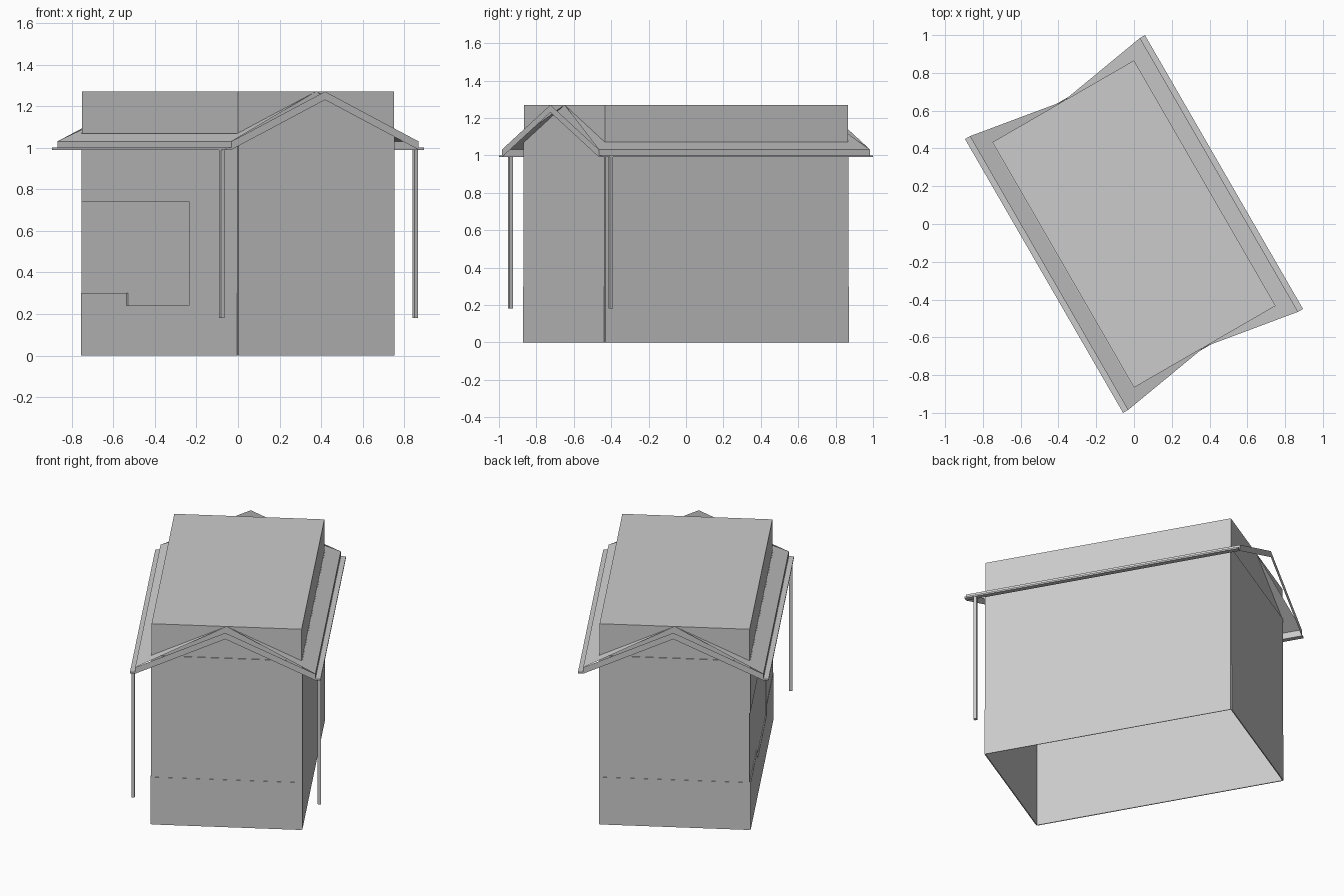
import bpy, bmesh, math

if "Cube" in bpy.data.objects:
    bpy.data.objects.remove(bpy.data.objects["Cube"], do_unlink=True)

TURN = math.radians(-60)          # the building stands turned on its plot
L, W = 0.75, 0.433                # half length and half width of the walls
GABLE, EAVE, GUTTER = 0.837, 0.52, 0.55
TOP, WALL, EAVE_Z, SOFFIT = 1.27, 1.07, 1.03, 0.99
SKIN = 0.004                      # cladding thickness

grey = bpy.data.materials.new("light_grey")
grey.use_nodes = True
colour = (0.6, 0.6, 0.6, 1)
grey.diffuse_color = colour
grey.node_tree.nodes["Principled BSDF"].inputs["Base Color"].default_value = colour


def add_object(name, bm):
    mesh = bpy.data.meshes.new(name)
    bm.to_mesh(mesh)
    bm.free()
    mesh.materials.append(grey)
    obj = bpy.data.objects.new(name, mesh)
    obj.rotation_euler.z = TURN
    bpy.context.collection.objects.link(obj)
    return obj


def box(name, xs, ys, zs, open_bottom=False):
    bm = bmesh.new()
    bmesh.ops.create_cube(bm, size=1)
    for v in bm.verts:
        v.co = [r[0] if c < 0 else r[1] for c, r in zip(v.co, (xs, ys, zs))]
    bm.normal_update()
    if open_bottom:
        low = [f for f in bm.faces if f.normal.z < -0.5]
        bmesh.ops.delete(bm, geom=low, context="FACES")
    return add_object(name, bm)


def sheet(name, quads):
    bm = bmesh.new()
    for quad in quads:
        bm.faces.new([bm.verts.new(p) for p in quad])
    return add_object(name, bm)


# Main block, open underneath
box("main_block", (-L, L), (-W, W), (0, TOP), open_bottom=True)

# Side wall cladding, leaving the wide window opening clear
side = (-W - SKIN, -W)
box("side_wall_panel", (0.29, L), side, (0.3, WALL))
box("side_wall_over_window", (-L, 0.29), side, (0.74, WALL))
box("back_wall_panel", (-L, L), (W, W + SKIN), (0, WALL))

# Plinth along the window side, lower beneath the window
base = (-W - SKIN * 1.5, -W)
for name, xs, top in (("far", (-L, -0.31), 0.3),
                      ("window", (-0.31, 0.29), 0.24),
                      ("near", (0.29, L), 0.3)):
    box("plinth_" + name, xs, base, (0, top))

# Both gable ends: walls, plinths and barge boards
for end, s in (("front", 1), ("rear", -1)):
    def span(a, b):
        return sorted((s * a, s * b))
    box(end + "_gable_wall", span(L, L + SKIN), (-W, W), (0, WALL))
    box(end + "_gable_plinth", span(L, L + SKIN * 1.5), (-W, W), (0, 0.3))
    x = s * GABLE
    drop = EAVE_Z - SOFFIT
    sheet(end + "_barge_board", [
        [(x, 0, TOP), (x, t * EAVE, EAVE_Z),
         (x, t * EAVE, SOFFIT), (x, 0, TOP - drop)] for t in (-1, 1)])

# Roof slopes, cut back to the wall at the ridge
sheet("roof_slopes", [
    [(t * L, 0, TOP), (-t * L, 0, TOP),
     (-t * GABLE, t * -EAVE, EAVE_Z), (t * GABLE, t * -EAVE, EAVE_Z)]
    for t in (-1, 1)])

# Eaves boards, gutters and square downpipes
for name, t in (("left", 1), ("right", -1)):
    sheet(name + "_eaves_board", [
        [(-GABLE, t * EAVE, SOFFIT), (GABLE, t * EAVE, SOFFIT),
         (GABLE, t * EAVE, EAVE_Z), (-GABLE, t * EAVE, EAVE_Z)]])
    box(name + "_gutter", (-GABLE, GABLE),
        sorted((t * EAVE, t * GUTTER)), (SOFFIT, 1.0))
    y = t * 0.537
    box(name + "_downpipe", (0.765, 0.784), (y - 0.0095, y + 0.0095), (0.18, SOFFIT))
